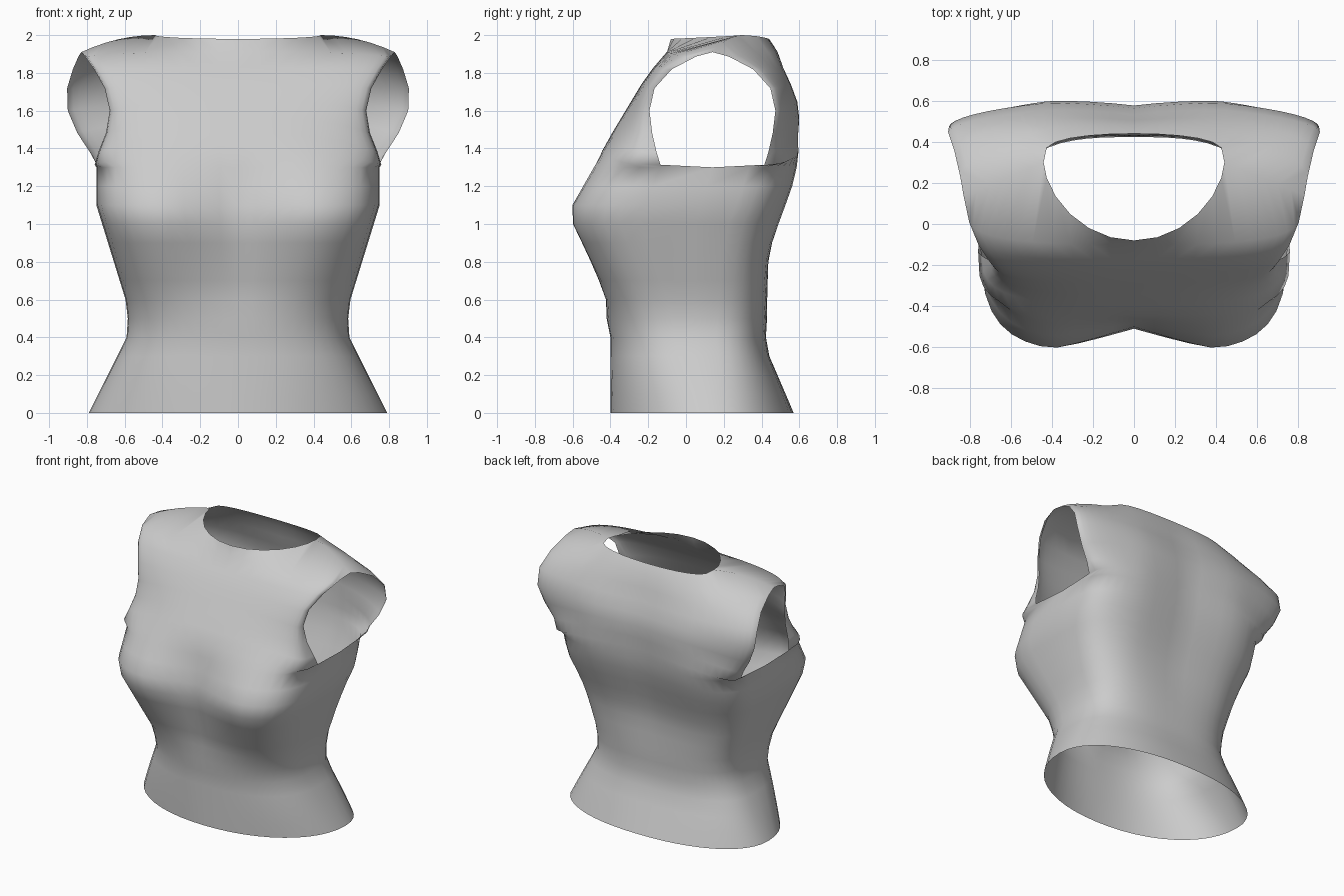
import bpy, bmesh
from math import sin, cos, pi

cube = bpy.data.objects.get("Cube")
if cube:
    bpy.data.objects.remove(cube)

COLUMNS = 12
ARM_ROWS = 8
ARMPIT = 1.3

# Outlines as height: value, straight between the heights
SIDE_WIDTH = {0: .79, .4: .59, .55: .58, 1.1: .75}
SIDE_DEPTH = {0: .15, .4: .05, 1: .05, ARMPIT: .14}
FRONT = {
    "depth": {.4: -.4, .6: -.44, 1: -.62, 1.1: -.62, 1.8: -.2, 1.9: -.1},
    "squareness": {0: 2.1, .4: 2.6, 1: 4, ARMPIT: 4, 1.5: 3},
    "hollow": {.5: 0, 1: .11, 1.1: .12, 1.4: 0},
}
BACK = {
    "depth": {0: .57, .35: .42, .85: .45, 1.25: .59, 1.6: .63, 1.9: .51},
    "squareness": {0: 2.2, .4: 3, ARMPIT: 4, 1.5: 1.8},
    "hollow": {.5: 0, 1: -.03, 1.6: -.05, 1.9: -.03},
}


def mix(a, b, factor):
    return a + (b - a) * factor


def read(outline, height):
    """Value of an outline at a height, held constant beyond its ends."""
    keys = sorted(outline)
    height = min(max(height, keys[0]), keys[-1])
    for low, high in zip(keys, keys[1:]):
        if height <= high:
            return mix(outline[low], outline[high], (height - low) / (high - low))


def armhole(angle, facing):
    """Point on the armhole rim, from armpit to shoulder tip."""
    across, up = max(0, cos(angle)), sin(angle)
    x = .79 + facing * (across ** 3 / 9 + across * up / 30) + up / 25
    y = .14 + facing * across ** (.8 + .65 * up) / 3
    return x, y, 1.6 + .31 * up


def section(panel, height, edge):
    """Rounded-square curve from the centre line to a side edge point."""
    width, edge_y, edge_z = edge
    depth = read(panel["depth"], height)
    power = read(panel["squareness"], height)
    hollow = read(panel["hollow"], height)
    points = []
    for column in range(COLUMNS + 1):
        across = sin(column / COLUMNS * pi / 2)
        bulge = max(0, 1 - across ** power) ** (1 / power)
        y = mix(edge_y, depth, bulge)
        y += hollow * max(0, 1 - across * width / .4)
        points.append((across * width, y, mix(height, edge_z, across ** 3)))
    return points


def collar(facing):
    """Half of the neckline, then the shoulder ridge out to the armhole."""
    reach, power = (.14, .5) if facing > 0 else (-.38, 1.2)
    half = COLUMNS // 2
    points = []
    for column in range(half):
        turn = column / half * pi / 2
        y = .3 + reach * cos(turn) ** power
        points.append((.44 * sin(turn), y, 2 - cos(turn) / 50))
    tip = armhole(pi / 2, facing)
    for step in range(half + 1):
        f = step / half
        points.append((mix(.44, tip[0], f), mix(.3, tip[1], f), mix(2, tip[2], f * f)))
    return points


def add_panel(bm, panel, facing):
    rows = []
    # Body from hem to armpit
    for level in range(14):
        z = level / 10
        edge = read(SIDE_WIDTH, z), read(SIDE_DEPTH, z), z
        rows.append(section(panel, z, edge))
    # Chest or upper back beside the armhole
    for row in range(1, ARM_ROWS):
        rise = row / ARM_ROWS
        edge = armhole(mix(-pi / 2, pi / 2, rise), facing)
        rows.append(section(panel, mix(ARMPIT, 2, rise), edge))
    rows.append(collar(facing))

    grid = [[bm.verts.new(point) for point in row] for row in rows]
    for low, high in zip(grid, grid[1:]):
        for c in range(COLUMNS):
            quad = [low[c], low[c + 1], high[c + 1], high[c]]
            bm.faces.new(quad[::-facing])


# Garment half: panels welded along the side seam and shoulder ridge
bm = bmesh.new()
add_panel(bm, FRONT, -1)
add_panel(bm, BACK, 1)
bmesh.ops.remove_doubles(bm, verts=bm.verts, dist=.002)
mesh = bpy.data.meshes.new("sleeveless_top")
bm.to_mesh(mesh)
bm.free()
garment = bpy.data.objects.new("sleeveless_top", mesh)
bpy.context.collection.objects.link(garment)

# Other half
mirror = garment.modifiers.new("mirror_halves", "MIRROR")
mirror.merge_threshold = .002

# Plain cloth
cloth = bpy.data.materials.new("light_grey_cloth")
cloth.use_nodes = True
colour = (.6, .6, .6, 1)
cloth.diffuse_color = colour
shader = cloth.node_tree.nodes["Principled BSDF"]
shader.inputs["Base Color"].default_value = colour
mesh.materials.append(cloth)

# Smooth shading
bpy.ops.object.select_all(action="DESELECT")
garment.select_set(True)
bpy.context.view_layer.objects.active = garment
bpy.ops.object.shade_smooth()
